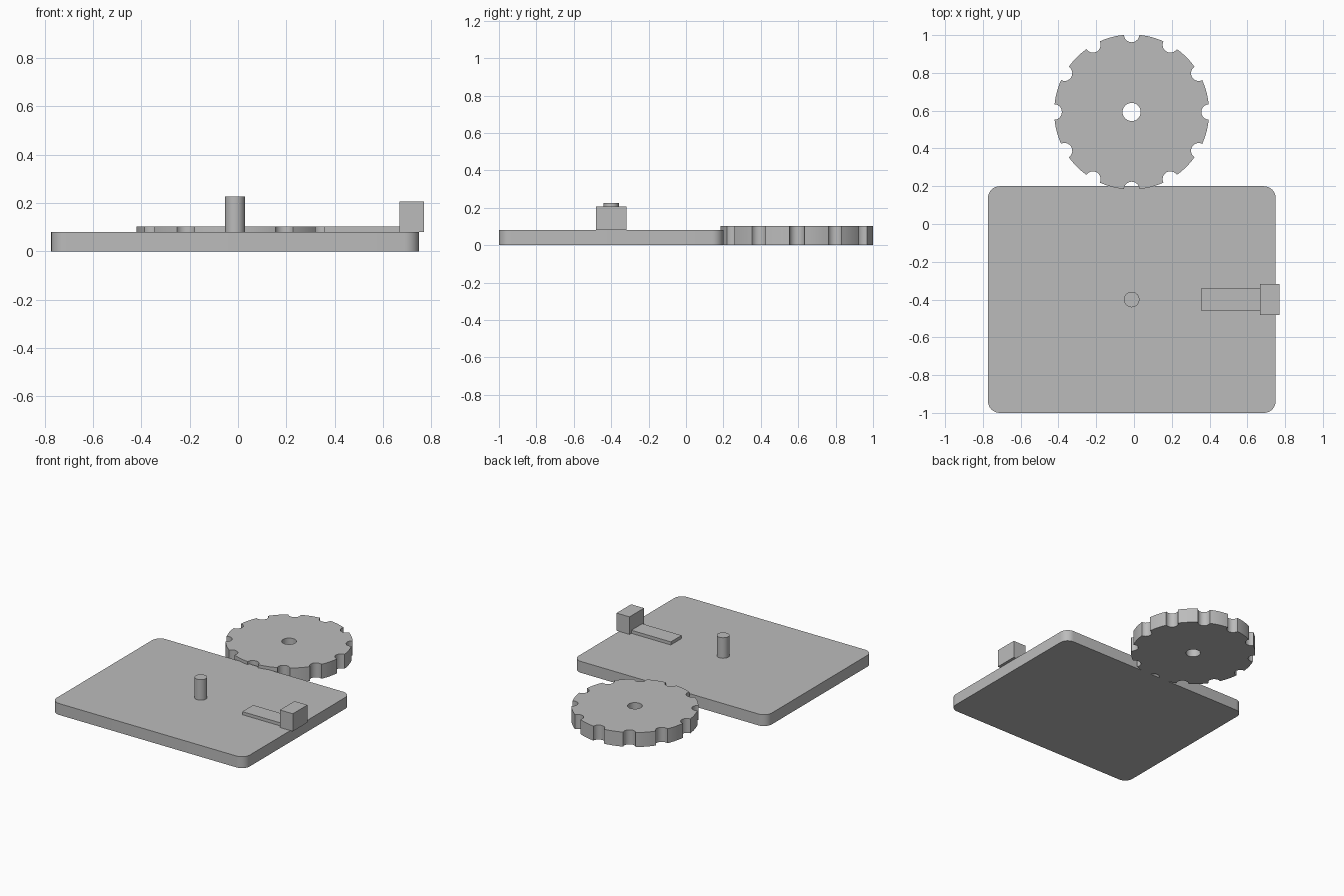
import bpy, bmesh
from math import sin, cos, asin, pi, radians
from mathutils import Vector

cube = bpy.data.objects.get("Cube")
if cube:
    bpy.data.objects.remove(cube)

grey = bpy.data.materials.new("plain grey")
grey.use_nodes = True
colour = (0.5, 0.5, 0.5, 1)
grey.diffuse_color = colour
grey.node_tree.nodes["Principled BSDF"].inputs["Base Color"].default_value = colour

MID = -0.0125      # shared x of wheel and pin
PIN_Y = -0.4       # shared y of pin, bar and block
DECK = 0.081       # top of the base plate


def arc(cx, cy, r, start, end, steps):
    """Points along an arc, both ends included."""
    return [(cx + r * cos(start + (end - start) * i / steps),
             cy + r * sin(start + (end - start) * i / steps)) for i in range(steps + 1)]


def circle(cx, cy, r, steps):
    return arc(cx, cy, r, 0, 2 * pi, steps)[:-1]


def rectangle(x0, x1, y0, y1):
    return [(x0, y0), (x1, y0), (x1, y1), (x0, y1)]


def prism(name, loops, z0, z1):
    """Extrude an outline, with optional holes, from z0 to z1."""
    bm = bmesh.new()
    edges = []
    for loop in loops:
        verts = [bm.verts.new((x, y, z0)) for x, y in loop]
        edges += [bm.edges.new((v, verts[i - 1])) for i, v in enumerate(verts)]
    if len(loops) == 1:
        bm.faces.new(verts)
    else:
        bmesh.ops.triangle_fill(bm, edges=edges, use_beauty=True)
    top = bmesh.ops.extrude_face_region(bm, geom=bm.faces[:], use_keep_orig=True)
    moved = [g for g in top["geom"] if isinstance(g, bmesh.types.BMVert)]
    bmesh.ops.translate(bm, verts=moved, vec=Vector((0, 0, z1 - z0)))
    bmesh.ops.recalc_face_normals(bm, faces=bm.faces[:])
    mesh = bpy.data.meshes.new(name)
    bm.to_mesh(mesh)
    bm.free()
    mesh.materials.append(grey)
    obj = bpy.data.objects.new(name, mesh)
    bpy.context.collection.objects.link(obj)
    bpy.ops.object.select_all(action="DESELECT")
    obj.select_set(True)
    bpy.context.view_layer.objects.active = obj
    bpy.ops.object.shade_smooth_by_angle(angle=radians(30))
    return obj


# Base plate with rounded corners
x0, x1, y0, y1, r = -0.773, 0.75, -1.0, 0.2, 0.062
corners = [(x1 - r, y1 - r), (x0 + r, y1 - r), (x0 + r, y0 + r), (x1 - r, y0 + r)]
outline = []
for i, (cx, cy) in enumerate(corners):
    outline += arc(cx, cy, r, i * pi / 2, (i + 1) * pi / 2, 8)
prism("base_plate", [outline], 0, DECK)

# Notched wheel: twelve round bites centred on the rim, plus an axle hole
WHEEL_Y, R, BITE, COUNT = 0.593, 0.41, 0.041, 12
half = 2 * asin(BITE / (2 * R))
rim = []
for i in range(COUNT):
    a = 2 * pi * i / COUNT
    cx, cy = MID + R * cos(a), WHEEL_Y + R * sin(a)
    sweep = pi / 2 + half / 2
    rim += arc(cx, cy, BITE, a + pi + (pi - sweep - half), a + pi - (pi - sweep - half), 10)[::1]
    rim += arc(MID, WHEEL_Y, R, a + half, a + 2 * pi / COUNT - half, 6)[1:-1]


def notched_rim():
    """Rim points in order: each bite from its lower to upper lip, then the outer arc."""
    points = []
    lip = pi / 2 - half / 2      # angle at the bite centre between inward and a lip
    for i in range(COUNT):
        a = 2 * pi * i / COUNT
        cx, cy = MID + R * cos(a), WHEEL_Y + R * sin(a)
        points += arc(cx, cy, BITE, a + pi + lip, a + pi - lip, 10)
        points += arc(MID, WHEEL_Y, R, a + half, a + 2 * pi / COUNT - half, 6)[1:-1]
    return points


prism("notched_wheel", [notched_rim(), circle(MID, WHEEL_Y, 0.048, 32)], 0, 0.103)

# Upright pin
prism("pin", [circle(MID, PIN_Y, 0.041, 32)], DECK, 0.227)

# Flat bar and its end block, which overhangs the plate
prism("pointer_bar", [rectangle(0.357, 0.67, PIN_Y - 0.061, PIN_Y + 0.061)], DECK, 0.103)
prism("end_block", [rectangle(0.668, 0.77, PIN_Y - 0.082, PIN_Y + 0.082)], DECK, 0.206)
